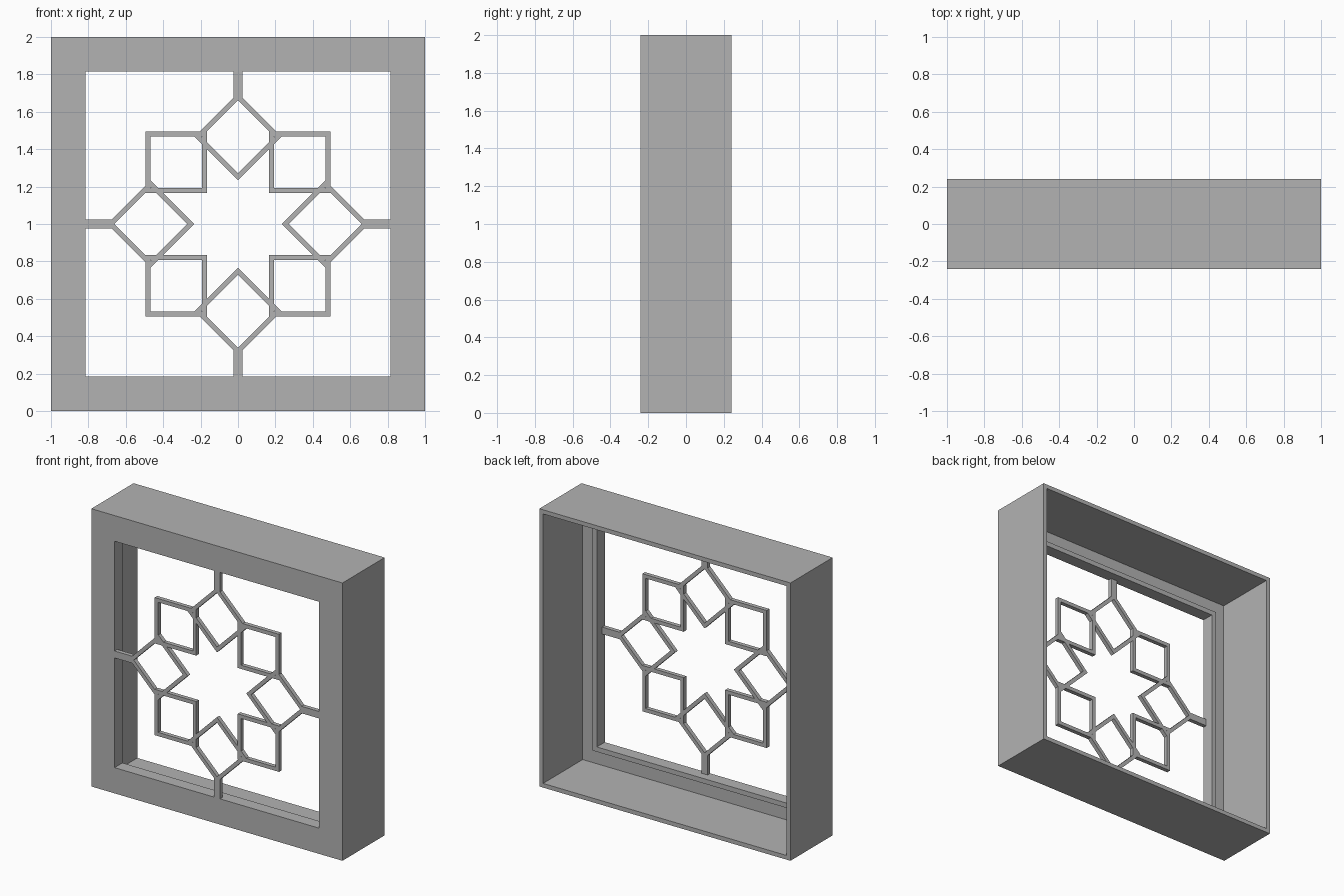
import bpy
import bmesh
from math import radians
from mathutils import Matrix, Vector

default = bpy.data.objects.get("Cube")
if default:
    bpy.data.objects.remove(default, do_unlink=True)

grey = bpy.data.materials.new("plain_grey")
grey.use_nodes = True
colour = (0.45, 0.45, 0.45, 1)
grey.diffuse_color = colour
grey.node_tree.nodes["Principled BSDF"].inputs["Base Color"].default_value = colour

FRONT = -0.24
OPENING = 0.815
LATTICE_DEPTH = 0.03
CENTRE = Matrix.Translation((0, 0, 1))


def square_sweep(name, profile, matrix):
    """Sweep a closed (half width, y) profile around a square."""
    bm = bmesh.new()
    loops = [[bm.verts.new(matrix @ Vector((sx * h, y, sz * h))) for h, y in profile]
             for sx, sz in ((-1, -1), (1, -1), (1, 1), (-1, 1))]
    n = len(profile)
    for c in range(4):
        a, b = loops[c], loops[(c + 1) % 4]
        for i in range(n):
            j = (i + 1) % n
            bm.faces.new((a[i], a[j], b[j], b[i]))
    return finish(name, bm)


def box(name, low, high, matrix):
    """Axis-aligned box between two corners, then placed by a matrix."""
    low, high = Vector(low), Vector(high)
    bm = bmesh.new()
    bmesh.ops.create_cube(bm, size=1)
    for v in bm.verts:
        v.co = matrix @ ((low + high) / 2 + v.co * (high - low))
    return finish(name, bm)


def finish(name, bm):
    bmesh.ops.recalc_face_normals(bm, faces=bm.faces)
    mesh = bpy.data.meshes.new(name)
    bm.to_mesh(mesh)
    bm.free()
    mesh.materials.append(grey)
    obj = bpy.data.objects.new(name, mesh)
    bpy.context.collection.objects.link(obj)
    return obj


# Box frame: thin deep walls, front flange and raised lip round the opening
square_sweep("box_frame", [
    (1, FRONT), (1, -FRONT), (0.97, -FRONT), (0.97, -0.21),
    (0.85, -0.21), (0.85, -0.15), (OPENING, -0.15), (OPENING, FRONT)], CENTRE)

# Eight hollow squares in a ring, forming a star in the middle
back = FRONT + LATTICE_DEPTH
bar_profile = [(0.165, FRONT), (0.165, back), (0.138, back), (0.138, FRONT)]
for k in range(8):
    turn = Matrix.Rotation(radians(45 * k), 4, 'Y')
    place = (CENTRE @ turn @ Matrix.Translation((0, 0, 0.467))
             @ Matrix.Rotation(radians(45), 4, 'Y'))
    square_sweep(f"lattice_square_{k + 1}", bar_profile, place)

# Four short bars joining the lattice to the frame
for k, side in enumerate(("top", "left", "bottom", "right")):
    turn = Matrix.Rotation(radians(90 * k), 4, 'Y')
    box(f"{side}_lattice_bar", (-0.025, FRONT, 0.665), (0.025, back, OPENING),
        CENTRE @ turn)
